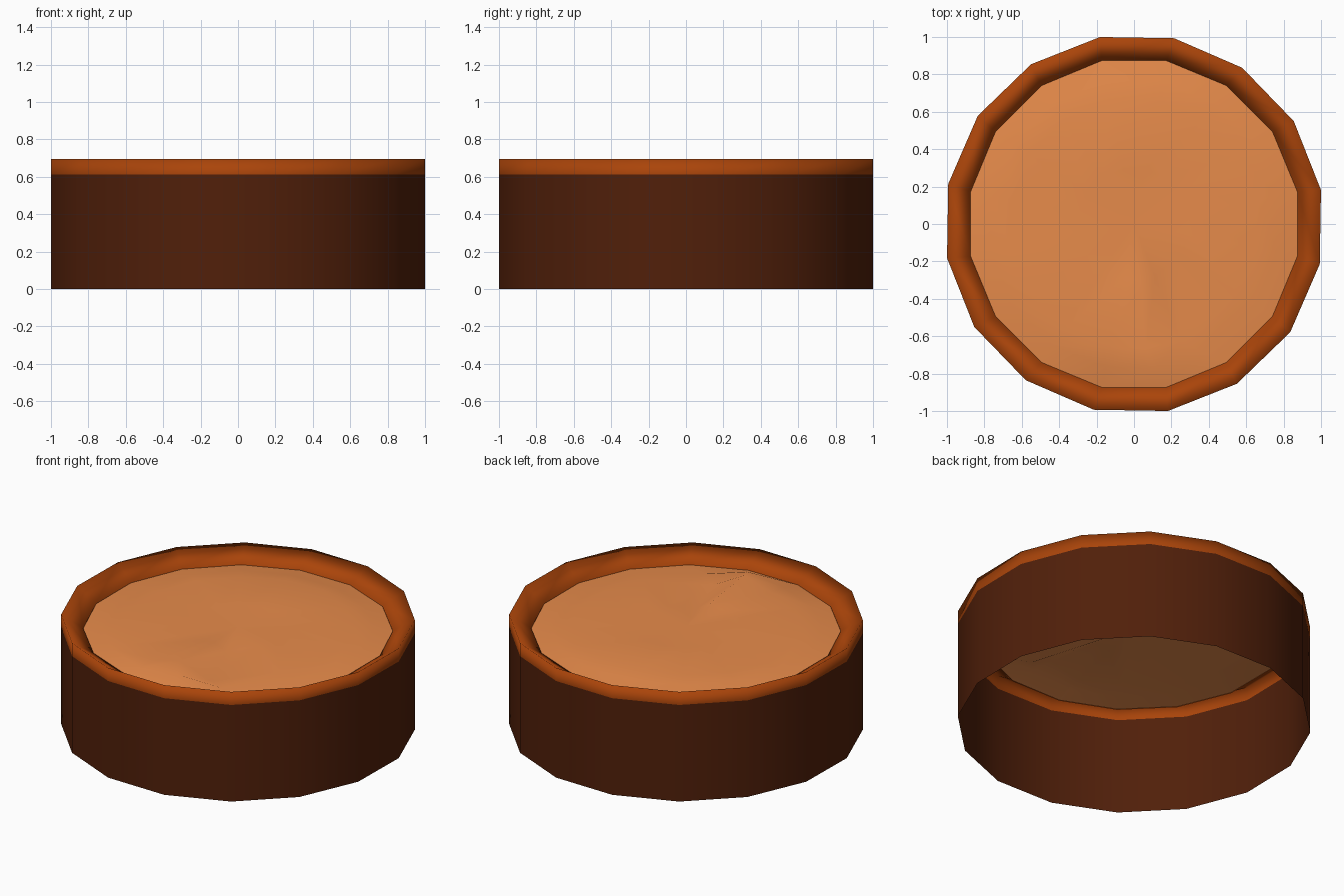
import bpy, bmesh, math

if "Cube" in bpy.data.objects:
    bpy.data.objects.remove(bpy.data.objects["Cube"])

SIDES = 16


def material(name, rgb):
    m = bpy.data.materials.new(name)
    m.diffuse_color = (*rgb, 1)
    m.use_nodes = True
    m.node_tree.nodes["Principled BSDF"].inputs["Base Color"].default_value = m.diffuse_color
    return m


def ring_shape(name, profile, mat, centre_z=None, bumps={}, smooth=180):
    """Sweep (radius, z, start angle) points around the z axis; bumps add (dz, turn)."""
    bm = bmesh.new()
    rings = []
    for j, (r, z, a0) in enumerate(profile):
        rings.append([])
        for k in range(SIDES):
            dz, turn = bumps.get((j, k), (0, 0))
            a = math.radians(a0 + turn + 360 * k / SIDES)
            rings[j].append(bm.verts.new((r * math.cos(a), r * math.sin(a), z + dz)))
    for lo, hi in zip(rings, rings[1:]):
        for k in range(SIDES):
            n = (k + 1) % SIDES
            bm.faces.new((lo[k], lo[n], hi[n], hi[k]))
    if centre_z is not None:
        c = bm.verts.new((0, 0, centre_z))
        for k in range(SIDES):
            bm.faces.new((rings[-1][k], rings[-1][(k + 1) % SIDES], c))
    me = bpy.data.meshes.new(name)
    bm.to_mesh(me)
    bm.free()
    me.materials.append(mat)
    ob = bpy.data.objects.new(name, me)
    bpy.context.collection.objects.link(ob)
    bpy.ops.object.select_all(action='DESELECT')
    ob.select_set(True)
    bpy.context.view_layer.objects.active = ob
    bpy.ops.object.shade_smooth_by_angle(angle=math.radians(smooth))
    return ob


wall_mat = material("dark brown", (0.082, 0.014, 0.003))
rim_mat = material("rust orange", (0.40, 0.058, 0.003))
skin_mat = material("tan hide", (0.80, 0.26, 0.070))

A, B = 10.3, 11.25

# open-bottomed drum wall
ring_shape("drum_wall", [(1.016, 0, A), (1.016, 0.612, A)], wall_mat, smooth=40)

# rim sloping down to the inside, with a small inner lip
ring_shape("rim", [(1.016, 0.612, A), (1.016, 0.695, A), (0.89, 0.618, B), (0.89, 0.607, B)], rim_mat)

# slightly domed skin with a raised fold towards the front
bumps = {(2, 12): (0.05, -6), (2, 13): (-0.045, -12), (2, 11): (0.0, 0),
         (1, 12): (0.03, -3), (1, 13): (-0.02, -6),
         (2, 3): (0.012, 0), (2, 4): (0.012, 0), (2, 7): (-0.01, 0)}
ring_shape("skin", [(0.89, 0.612, B), (0.78, 0.628, B), (0.67, 0.638, B), (0.3, 0.638, B)],
           skin_mat, centre_z=0.634, bumps={**bumps, (3, 12): (0.022, -4), (3, 13): (-0.022, -12)})
